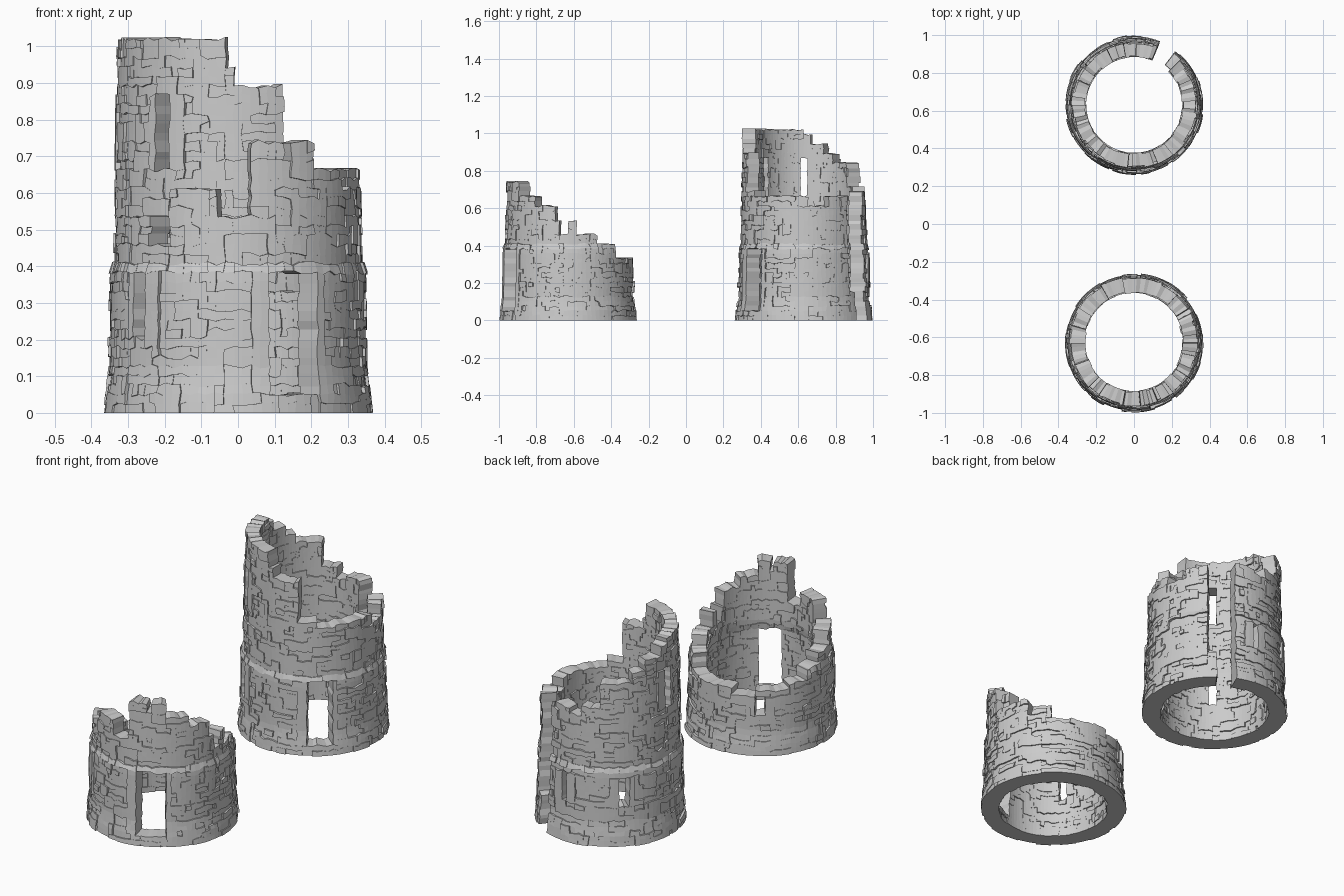
import bpy, bmesh, math, random

if "Cube" in bpy.data.objects:
    bpy.data.objects.remove(bpy.data.objects["Cube"])

N = 90            # stone columns around each wall (4 degrees each)
DZ = 0.0255       # course height


def lerp_profile(pts, z):
    for (z0, r0), (z1, r1) in zip(pts, pts[1:]):
        if z <= z1:
            return r0 + (r1 - r0) * (z - z0) / (z1 - z0)
    return pts[-1][1]


OUTER = [(0, .365), (.05, .36), (.12, .35), (.38, .346), (.40, .336), (1.1, .326)]
INNER = [(0, .272), (.38, .265), (.42, .258), (1.1, .256)]


def inside(a, lo, hi):
    return (a - lo) % 360 < (hi - lo)


def ruined_tower(name, cy, steps, openings, seed):
    """steps: (start angle, top height); openings: (angle lo, hi, z lo, z hi)."""
    rnd = random.Random(seed)
    K = 41
    steps = sorted(steps)

    def top(a):
        h = steps[-1][1]
        for s, v in steps:
            if a >= s:
                h = v
        return h

    # which cells of the wall still stand
    solid = {}
    for i in range(N):
        a = -180 + (i + .5) * 360 / N
        rows = round(top(a) / DZ)
        for k in range(rows):
            z = (k + .5) * DZ
            if not any(inside(a, lo, hi) and z0 < z < z1 for lo, hi, z0, z1 in openings):
                solid[i, k] = a

    # stones of irregular length, sometimes two courses high, with own depth
    bump = {}
    for k in range(K):
        i = 0
        while i < N:
            n = rnd.choice((1, 2, 2, 3, 4, 5))
            d = (rnd.uniform(-.008, .006), rnd.uniform(-.005, .006))
            tall = rnd.random() < .3
            for j in range(i, min(i + n, N)):
                bump.setdefault((j, k), d)
                if tall:
                    bump.setdefault((j, k + 1), d)
            i += n

    def radii(i, k):
        z = (k + .5) * DZ
        bo, bi = bump[i, k]
        if k in (7, 15):                     # string courses
            bo += .004
        a = solid[i, k]
        for lo, hi, z0, z1 in openings:      # raised jambs beside openings
            if z0 < z < z1 and inside(a, lo - 6, hi + 6):
                bo = max(bo, .006)
        return bo, bi

    # uneven lattice shared by neighbouring stones
    jit = {(i, k): (rnd.uniform(-.6, .6), 0 if k == 0 else rnd.uniform(-.006, .006))
           for i in range(N) for k in range(K + 1)}
    bm = bmesh.new()
    cache = {}

    def vert(i, k, side, d):
        i %= N
        key = (i, k, side, round(d, 6))
        if key not in cache:
            ja, jz = jit[i, k]
            a = math.radians(-180 + i * 360 / N + ja)
            z = k * DZ
            r = lerp_profile(INNER if side else OUTER, z) + d
            cache[key] = bm.verts.new((r * math.cos(a), cy + r * math.sin(a), z + jz))
        return cache[key]

    def quad(*vs):
        if len(set(vs)) == 4 and not bm.faces.get(vs):
            bm.faces.new(vs)

    for (i, k) in solid:
        o, n = radii(i, k)
        c = [(i, k), (i + 1, k), (i + 1, k + 1), (i, k + 1)]
        quad(*[vert(*p, 0, o) for p in c])
        quad(*[vert(*p, 1, n) for p in reversed(c)])
        around = [(i, k - 1), ((i + 1) % N, k), (i, k + 1), ((i - 1) % N, k)]
        for e, nb in enumerate(around):
            p, q = c[e], c[(e + 1) % 4]
            if nb in solid:                  # small ledges between stones
                o2, n2 = radii(*nb)
                if o > o2 + 1e-5:
                    quad(vert(*q, 0, o), vert(*p, 0, o), vert(*p, 0, o2), vert(*q, 0, o2))
                if n < n2 - 1e-5:
                    quad(vert(*q, 1, n2), vert(*p, 1, n2), vert(*p, 1, n), vert(*q, 1, n))
            else:                            # full wall thickness exposed
                quad(vert(*q, 0, o), vert(*p, 0, o), vert(*p, 1, n), vert(*q, 1, n))

    me = bpy.data.meshes.new(name)
    bm.to_mesh(me)
    bm.free()
    ob = bpy.data.objects.new(name, me)
    bpy.context.collection.objects.link(ob)
    return ob


# low front tower
ruined_tower("low_ruined_tower", -.63,
    [(-180, .45), (-160, .53), (-137, .47), (-125, .60), (-98, .53), (-82, .73),
     (-68, .68), (-62, .73), (-52, .66), (-30, .60), (-12, .53), (-6, .47), (-1, .53),
     (8, .47), (28, .36), (34, .41), (50, .33), (100, .30), (120, .33), (150, .36), (165, .42)],
    [(-76, -52, .05, .383), (-142, -134, .20, .383), (121, 129, .20, .30)], 3)

# tall back tower, split by a breach at the back right
ruined_tower("tall_ruined_tower", .63,
    [(-180, 1.02), (-96, .94), (-90, .88), (-67, .70), (-52, .67), (5, .62), (24, .66),
     (46, .15), (52, 0), (70, .69), (90, .66), (102, .72), (118, .83), (146, .88), (156, .95),
     (172, 1.0)],
    [(-60, -40, .05, .383), (-131, -123, .20, .383), (-131, -123, .66, .86),
     (131, 139, .20, .36), (176, 184, .66, .87), (84, 90, .20, .36)], 8)
